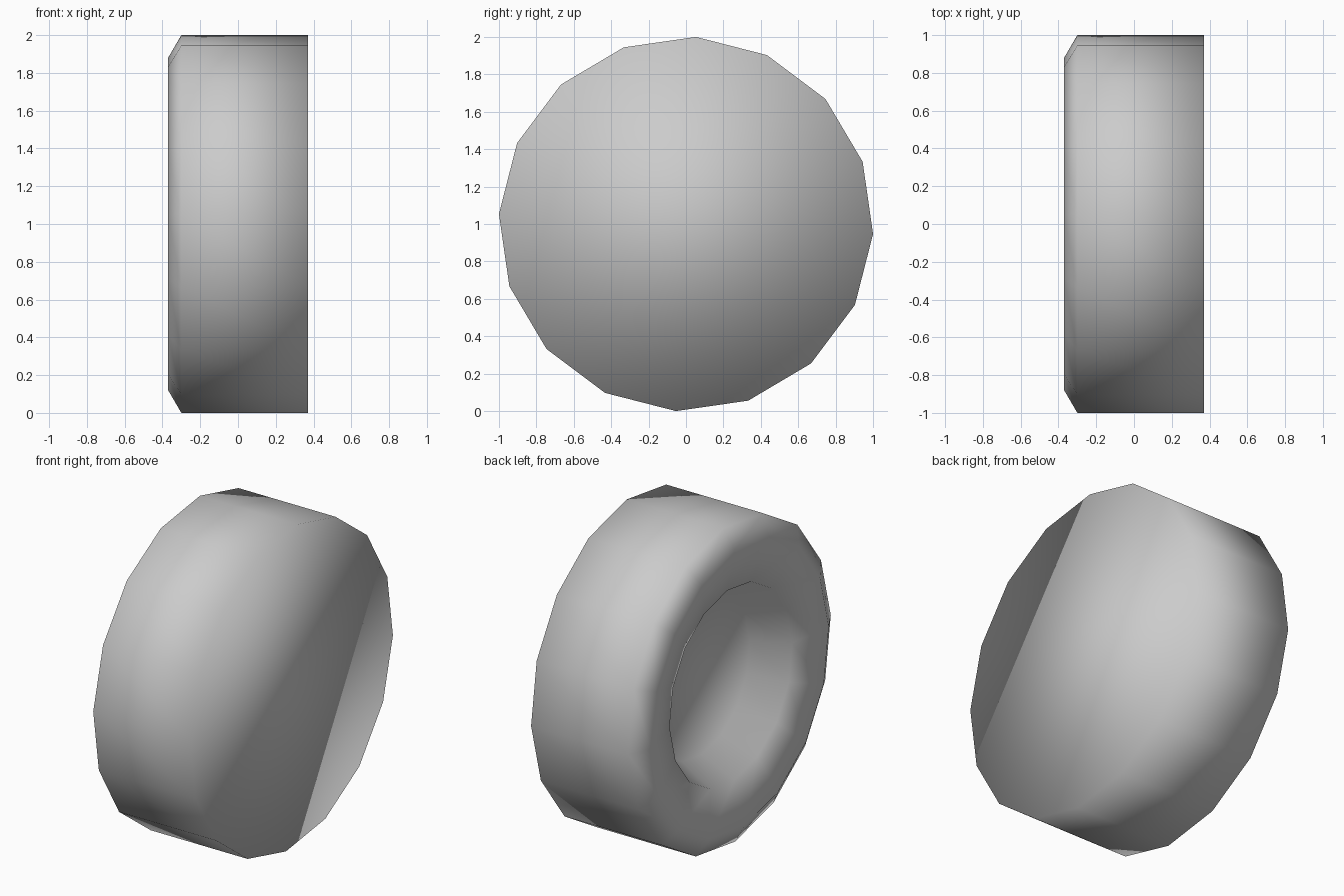
import bpy, bmesh
from math import sin, cos, radians, tau

# Remove the default cube
cube = bpy.data.objects.get("Cube")
if cube:
    bpy.data.objects.remove(cube, do_unlink=True)

SIDES = 16
TWIST = radians(3.1)

# Flat grey material
grey = bpy.data.materials.new("plain grey")
grey.use_nodes = True
colour = (0.6, 0.6, 0.6, 1.0)
grey.diffuse_color = colour
grey.node_tree.nodes["Principled BSDF"].inputs["Base Color"].default_value = colour

# Profile along the axle (x, radius): flat cap, tread, chamfer, sunken lip, recess floor
PROFILE = [(0.37, 1.0), (-0.30, 1.0), (-0.37, 0.88), (-0.31, 0.605), (-0.09, 0.5)]


def ring(bm, x, radius):
    """One polygon ring around the axle."""
    r = radius / cos(TWIST)
    angles = [TWIST + tau * i / SIDES for i in range(SIDES)]
    return [bm.verts.new((x, r * sin(a), r * cos(a))) for a in angles]


# Wheel body
bm = bmesh.new()
rings = [ring(bm, x, r) for x, r in PROFILE]
for a, b in zip(rings, rings[1:]):
    for i in range(SIDES):
        j = (i + 1) % SIDES
        bm.faces.new((a[i], a[j], b[j], b[i]))
bm.faces.new(rings[0])
bm.faces.new(rings[-1])
bmesh.ops.recalc_face_normals(bm, faces=bm.faces)
for face in bm.faces:
    face.smooth = True

mesh = bpy.data.meshes.new("wheel")
bm.to_mesh(mesh)
bm.free()
mesh.materials.append(grey)
wheel = bpy.data.objects.new("wheel", mesh)
wheel.location.z = 1.0
bpy.context.collection.objects.link(wheel)
